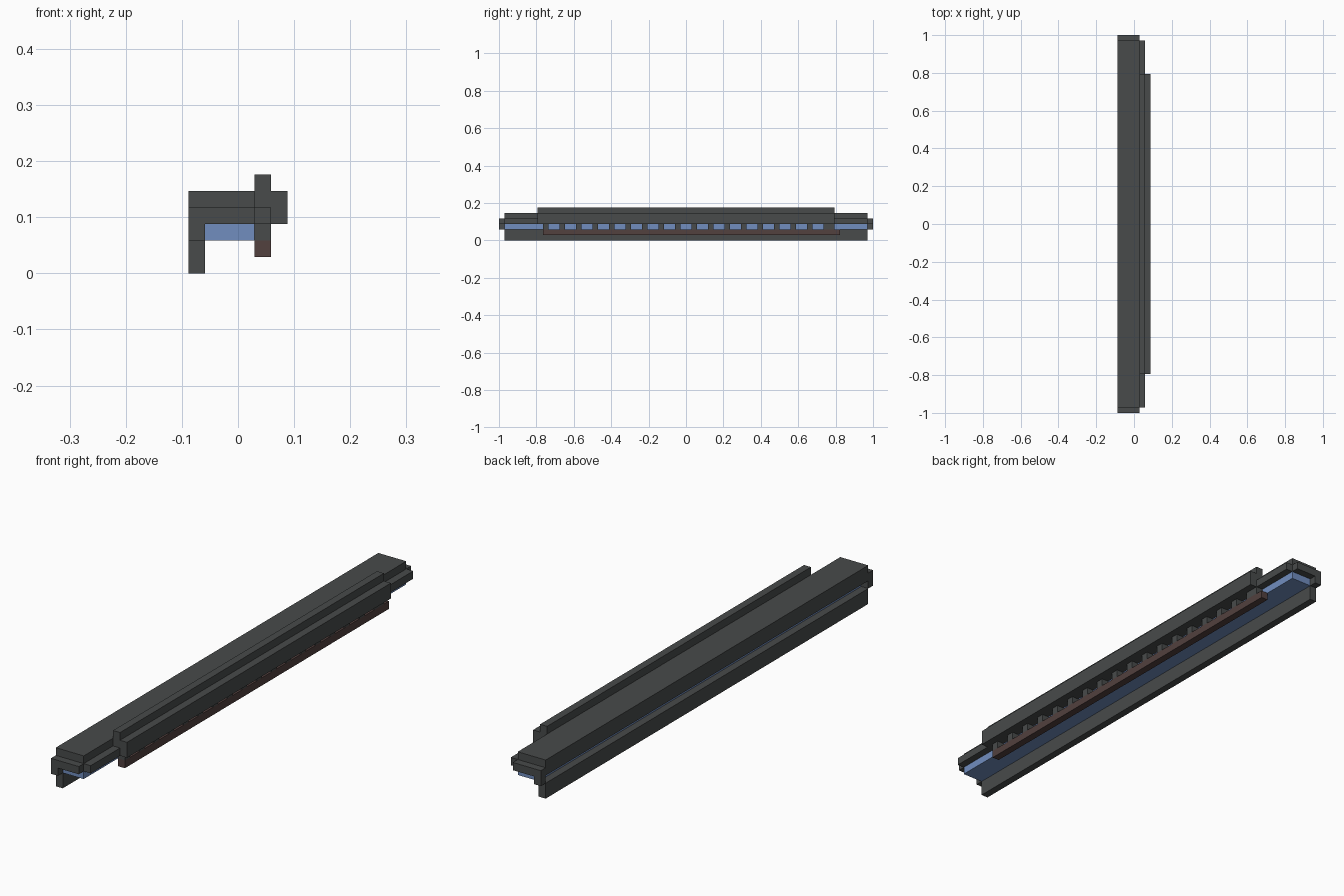
import bpy
import bmesh
from mathutils import Vector

cube = bpy.data.objects.get("Cube")
if cube:
    bpy.data.objects.remove(cube, do_unlink=True)

UNIT = 2 / 68  # the whole model sits on this small square grid


def material(name, color):
    mat = bpy.data.materials.new(name)
    mat.use_nodes = True
    mat.diffuse_color = (*color, 1)
    shader = next(n for n in mat.node_tree.nodes if n.type == 'BSDF_PRINCIPLED')
    shader.inputs["Base Color"].default_value = (*color, 1)
    return mat


grey = material("dark grey", (0.065, 0.070, 0.070))
blue = material("soft blue", (0.165, 0.27, 0.52))
brown = material("dull brown", (0.085, 0.052, 0.049))


def blocks(name, mat, boxes):
    """One object made of boxes, each given as x, y and z ranges in grid units."""
    bm = bmesh.new()
    for box in boxes:
        low, high = (Vector(corner) * UNIT for corner in zip(*box))
        verts = bmesh.ops.create_cube(bm, size=1)["verts"]
        for v in verts:
            v.co = (low + high) / 2 + v.co * (high - low)
    mesh = bpy.data.meshes.new(name)
    bm.to_mesh(mesh)
    bm.free()
    mesh.materials.append(mat)
    obj = bpy.data.objects.new(name, mesh)
    bpy.context.collection.objects.link(obj)
    return obj


LONG = (-33, 33)
MID = (-27, 27)

# Main beam with the hanging flange along one side
blocks("main_beam", grey, [((-3, 1), LONG, (3, 5))])
blocks("lower_flange", grey, [((-3, -2), LONG, (0, 2))])

# Blue core under the beam
blocks("blue_core", blue, [((-2, 1), LONG, (2, 3))])

# Stepped end caps, each with a small drop at the flange corner
for name, ends in (("front_cap", (-34, -33)), ("back_cap", (33, 34))):
    blocks(name, grey, [((-3, 1), ends, (3, 4)), ((-3, -2), ends, (2, 3))])

# Side rail, and the raised ridge and outer plate on its middle stretch
blocks("side_rail_ends", grey, [((1, 2), (-33, -27), (3, 4)),
                                ((1, 2), (27, 33), (3, 4))])
blocks("raised_ridge", grey, [((1, 2), MID, (3, 6))])
blocks("outer_plate", grey, [((2, 3), MID, (3, 5))])

# Row of teeth, closed by a wider block at the back
teeth = [((1, 2), (y, y + 1), (2, 3)) for y in range(-26, 25, 3)]
teeth.append(((1, 2), (25, 27), (2, 3)))
blocks("teeth", grey, teeth)

# Brown strip carried by the teeth
blocks("brown_strip", brown, [((1, 2), (-26, 28), (1, 2))])
